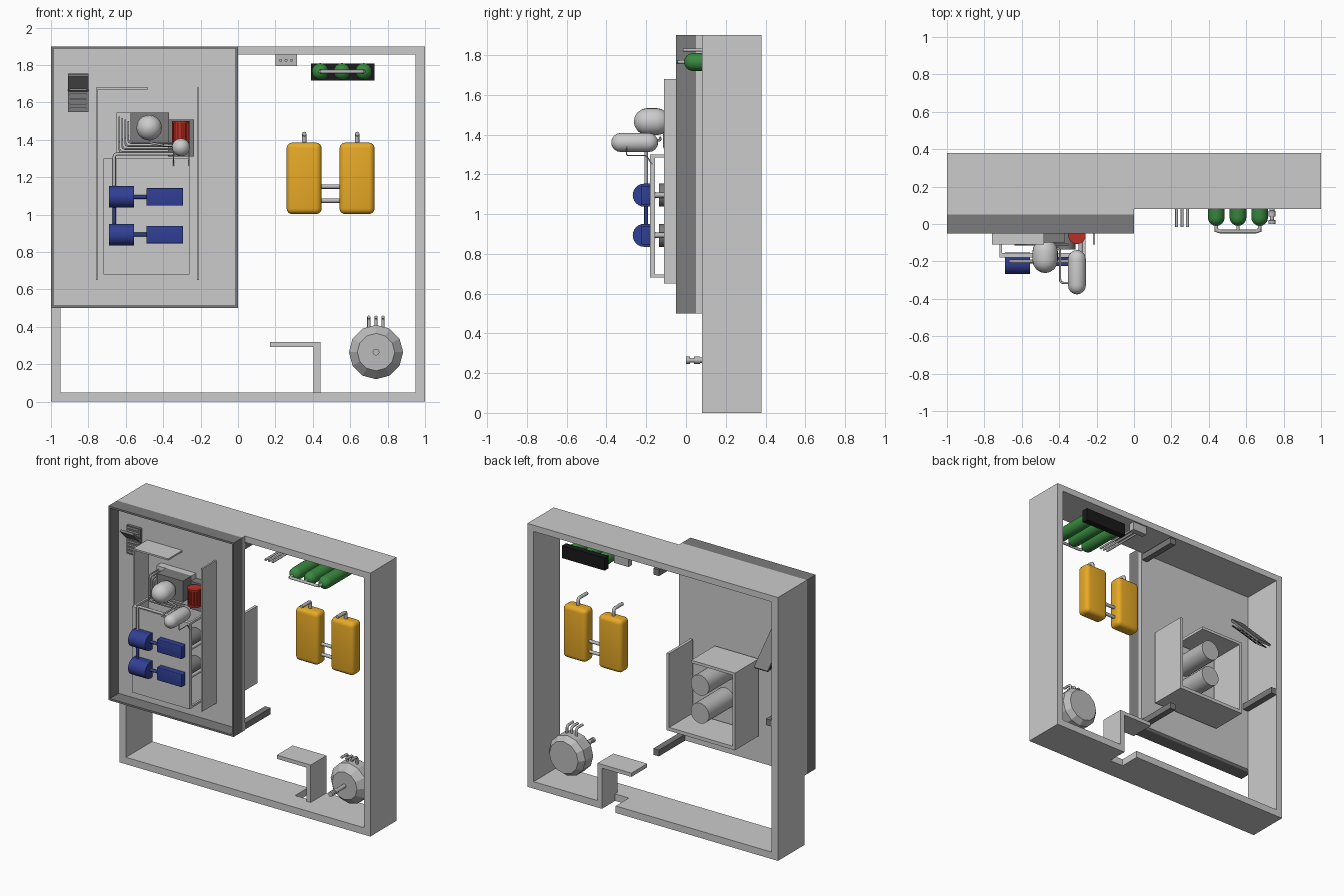
import bpy, bmesh, math
from mathutils import Vector, Matrix

if "Cube" in bpy.data.objects:
    bpy.data.objects.remove(bpy.data.objects["Cube"])

def mat(name, c):
    m = bpy.data.materials.new(name)
    m.diffuse_color = (*c, 1)
    m.use_nodes = True
    m.node_tree.nodes["Principled BSDF"].inputs["Base Color"].default_value = m.diffuse_color
    return m

LIGHT = mat("light_grey", (.82, .82, .79))
DARK = mat("dark_grey", (.2, .2, .2))
STEEL = mat("steel", (.5, .5, .5))
BLUE = mat("blue", (.03, .05, .3))
RED = mat("red", (.5, .03, .02))
GREEN = mat("green", (.04, .25, .05))
YELLOW = mat("yellow", (.8, .4, .02))
BLACK = mat("black", (.01, .01, .01))

def finish(name, bm, m, smooth=False):
    bmesh.ops.recalc_face_normals(bm, faces=bm.faces)
    me = bpy.data.meshes.new(name)
    bm.to_mesh(me)
    bm.free()
    ob = bpy.data.objects.new(name, me)
    bpy.context.collection.objects.link(ob)
    me.materials.append(m)
    if smooth:
        bpy.ops.object.select_all(action='DESELECT')
        ob.select_set(True)
        bpy.context.view_layer.objects.active = ob
        bpy.ops.object.shade_smooth_by_angle(angle=math.radians(35))
    return ob

def box(name, x, y, z, m=LIGHT, bevel=0):
    """Box from (min, max) ranges."""
    bm = bmesh.new()
    bmesh.ops.create_cube(bm, size=1)
    for v in bm.verts:
        v.co = [r[0] + (c + .5) * (r[1] - r[0]) for r, c in zip((x, y, z), v.co)]
    if bevel:
        bmesh.ops.bevel(bm, geom=bm.edges[:], offset=bevel, segments=4, profile=.5, affect='EDGES')
    return finish(name, bm, m, bevel > 0)

def lathe(name, origin, axis, prof, m, n=24, smooth=True):
    """Stack of rings (distance along axis, radius), capped at both ends."""
    rot = Vector(axis).to_track_quat('Z', 'Y').to_matrix()
    bm = bmesh.new()
    rings = []
    for d, r in prof:
        rings.append([bm.verts.new(Vector(origin) + rot @ Vector(
            (r * math.cos(2 * math.pi * i / n), r * math.sin(2 * math.pi * i / n), d))) for i in range(n)])
    for a, b in zip(rings, rings[1:]):
        for i in range(n):
            bm.faces.new((a[i], a[(i + 1) % n], b[(i + 1) % n], b[i]))
    bm.faces.new(rings[0])
    bm.faces.new(rings[-1])
    return finish(name, bm, m, smooth)

def capsule(name, x, z, r, y0, y1, m):
    arc = [math.radians(a) for a in (4, 22, 45, 67, 90)]
    a = [(r - r * math.cos(t), r * math.sin(t)) for t in arc]
    L = y1 - y0
    lathe(name, (x, y0, z), (0, 1, 0), a + [(L - d, q) for d, q in reversed(a)], m)

def pipe(name, pts, r=.008, m=STEEL, bend=.02):
    """Round pipe along a path with rounded corners."""
    P = [Vector(p) for p in pts]
    path = [P[0]]
    for a, b, c in zip(P, P[1:], P[2:]):
        s, e = b + (a - b).normalized() * bend, b + (c - b).normalized() * bend
        path += [s * (1 - t) ** 2 + b * 2 * t * (1 - t) + e * t * t for t in (0, .25, .5, .75, 1)]
    path.append(P[-1])
    cu = bpy.data.curves.new(name, 'CURVE')
    cu.dimensions = '3D'
    sp = cu.splines.new('POLY')
    sp.points.add(len(path) - 1)
    for q, p in zip(sp.points, path):
        q.co = (*p, 1)
    cu.bevel_depth, cu.bevel_resolution, cu.use_fill_caps = r, 2, True
    cu.materials.append(m)
    ob = bpy.data.objects.new(name, cu)
    bpy.context.collection.objects.link(ob)
    bpy.ops.object.select_all(action='DESELECT')
    ob.select_set(True)
    bpy.context.view_layer.objects.active = ob
    bpy.ops.object.convert(target='MESH')

# Outer open cabinet frame, bottom wall notched at the back
D = (.08, .38)
box("frame_left", (-1, -.95), D, (0, 1.9))
box("frame_right", (.95, 1), D, (0, 1.9))
box("frame_top", (-.95, .95), D, (1.855, 1.9))
box("frame_bottom_front", (-.95, .95), (.08, .23), (0, .05))
box("frame_bottom_left", (-.95, .295), (.23, .38), (0, .05))
box("frame_bottom_right", (.405, .95), (.23, .38), (0, .05))
box("bracket_post", (.405, .44), (.2, .38), (.05, .32))
box("bracket_shelf", (.17, .405), (.2, .38), (.293, .32))

# Door panel with dark rim and rear bars
box("door_panel", (-1, 0), (.05, .08), (.5, 1.9))
for n, x, z in (("left", (-1, -.987), (.5, 1.9)), ("right", (-.013, 0), (.5, 1.9)),
                ("top", (-.987, -.013), (1.887, 1.9)), ("bottom", (-.987, -.013), (.5, .513))):
    box("door_rim_" + n, x, (-.05, .05), z, DARK)
for x, z in ((-.05, .5), (-.05, 1.8), (-.95, .955)):
    box("rear_bar", (x, x + .045), D, (z, z + .045), DARK)

# Shroud plates on the front of the door
box("shroud_left", (-.76, -.75), (-.11, .05), (.65, 1.68))
box("shroud_right", (-.22, -.208), (-.11, .05), (.65, 1.68))
box("shroud_top", (-.76, -.48), (-.11, .05), (1.668, 1.68))

# Rear shroud with two cylinders
box("rear_shroud_right", (-.125, -.105), (.1, .37), (.7, 1.257))
box("rear_shroud_left", (-.65, -.63), (.1, .37), (.7, 1.257))
box("rear_shroud_bottom", (-.63, -.125), (.1, .37), (.7, .725))
box("rear_shroud_top", (-.63, -.3), (.1, .37), (1.237, 1.257))

# Motor panel on posts, with motors repeated twice
box("motor_panel", (-.72, -.26), (-.18, -.155), (.68, 1.3))
for x in (-.72, -.275):
    for z in (.68, 1.285):
        box("panel_post", (x, x + .015), (-.155, .05), (z, z + .015))
for z in (1.095, .893):
    lathe("rear_cylinder", (-.37, .08, z), (0, 1, 0), [(0, .073), (.29, .073)], STEEL)
    lathe("drive_flange", (-.37, -.135, z), (0, 1, 0), [(0, .058), (.185, .058)], DARK)
    pipe("panel_standoff", [(-.285, -.16, z), (-.285, .05, z)], .013)
    lathe("motor_drum", (-.69, -.21, z), (1, 0, 0), [(0, .058), (.135, .058)], BLUE)
    box("motor_base", (-.69, -.555), (-.21, -.18), (z - .058, z + .058), BLUE)
    pipe("motor_shaft", [(-.56, -.2, z), (-.48, -.2, z)], .011, BLUE)
    box("motor_gearbox", (-.49, -.293), (-.225, -.18), (z - .047, z + .047), BLUE, .005)
pipe("motor_link", [(-.662, -.2, .9), (-.662, -.2, 1.09)], .01, BLUE)
pipe("motor_feed", [(-.662, -.2, 1.15), (-.662, -.2, 1.325), (-.34, -.2, 1.325)], .009)

# Tank assembly over the motors
box("tank_back_plate", (-.65, -.37), (.0, .05), (1.32, 1.545))
box("large_tank_mount", (-.575, -.37), (-.1, .0), (1.39, 1.545), DARK)
box("canister_plate", (-.375, -.235), (-.01, .05), (1.31, 1.51), DARK)
capsule("large_tank", -.475, 1.465, .068, -.262, -.08, LIGHT)
capsule("small_tank", -.305, 1.36, .048, -.376, -.14, LIGHT)
for i in range(4):
    x, z = -.635 + .016 * i, 1.335 + .016 * i
    pipe("tank_line", [(x, .0, 1.52 - .008 * i), (x, -.11, 1.52 - .008 * i), (x, -.11, z), (-.35, -.11, z)], .005)
pipe("tank_loop", [(-.475, -.13, 1.385), (-.395, -.13, 1.37), (-.395, -.315, 1.37), (-.33, -.315, 1.37)], .006)
for x in (-.345, -.262):
    pipe("small_tank_bracket", [(x, -.3, 1.34), (x, -.3, 1.295), (x, -.2, 1.295), (x, -.17, 1.25)], .003, bend=.01)

# Red canister with ribs and collars
lathe("canister", (-.305, -.06, 1.37), (0, 0, 1), [(0, .04), (.13, .04)], RED)
for z in (1.375, 1.49):
    lathe("canister_collar", (-.305, -.06, z), (0, 0, 1), [(0, .047), (.012, .047)], RED)
for i in range(12):
    a = math.tau * i / 12
    x, y = -.305 + .041 * math.cos(a), -.06 + .041 * math.sin(a)
    pipe("canister_rib", [(x, y, 1.38), (x, y, 1.5)], .006, RED)

# Louvred intake and the sloping chute behind it
box("vent_plate", (-.91, -.8), (.03, .05), (1.55, 1.755), DARK)
for i in range(8):
    z = 1.565 + .025 * i
    box("vent_slat", (-.9, -.81), (.015, .03), (z, z + .007), STEEL)
ch = box("chute", (-.91, -.8), (-.29, .29), (-.008, .008), DARK)
ch.matrix_world = Matrix.Translation((0, .16, 1.54)) @ Matrix.Rotation(-math.pi / 4, 4, 'X')
for x in (-.9, -.81):
    pipe("chute_rail", [(x, .08, 1.58), (x, .33, 1.33)], .004, BLACK)
for i in range(7):
    t = .25 * i / 6
    pipe("chute_rung", [(-.9, .08 + t, 1.58 - t), (-.81, .08 + t, 1.58 - t)], .003, STEEL)

# Yellow tanks with outlets and cross pipes
for x in (.26, .543):
    box("yellow_tank", (x, x + .187), (.27, .37), (1.003, 1.385), YELLOW, .03)
    pipe("yellow_tank_outlet", [(x + .094, .32, 1.37), (x + .094, .32, 1.432), (x + .094, .22, 1.432)], .012)
for z in (1.15, 1.075):
    pipe("cross_pipe", [(.44, .32, z), (.55, .32, z)], .012)

# Green bottles, black holder and manifold
box("bottle_holder", (.39, .73), (.325, .37), (1.718, 1.808), BLACK)
for x in (.44, .556, .672):
    capsule("green_bottle", x, 1.765, .045, -.01, .35, GREEN)
    pipe("bottle_stub", [(x, .01, 1.765), (x, -.042, 1.765)], .009)
pipe("bottle_manifold", [(.44, 0, 1.765), (.44, -.04, 1.765), (.672, -.04, 1.765), (.672, 0, 1.765)], .01)

# Junction box with three conduits
box("junction_box", (.2, .315), (.33, .37), (1.795, 1.855), STEEL)
for x in (.228, .257, .286):
    pipe("conduit", [(x, -.015, 1.825), (x, .34, 1.825)], .008)

# Faceted drum with nozzle and hooked pipes
lathe("drum", (.738, .16, .265), (0, 1, 0), [(0, .1), (.05, .145), (.14, .145), (.18, .115)], STEEL, 12, False)
lathe("drum_nozzle", (.738, 0, .265), (0, 1, 0),
      [(0, .018), (.02, .018), (.021, .011), (.04, .011), (.041, .018), (.07, .018), (.071, .014), (.17, .014)], STEEL, 16)
for x in (.7, .738, .775):
    pipe("drum_hook", [(x, .25, .38), (x, .25, .452), (x, .18, .452)], .009)
